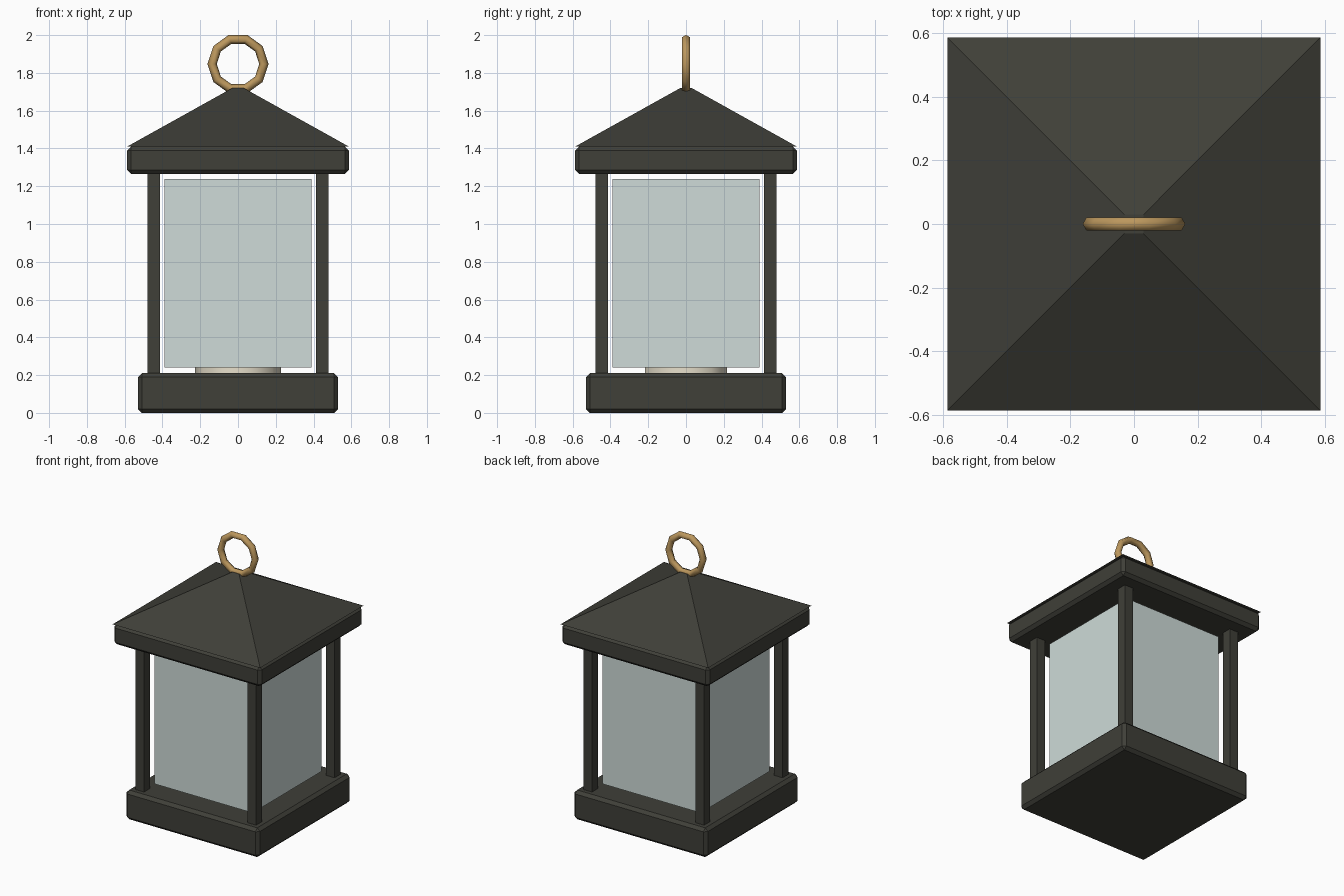
import bpy
from math import radians, pi

if "Cube" in bpy.data.objects:
    bpy.data.objects.remove(bpy.data.objects["Cube"])


def material(name, color):
    m = bpy.data.materials.new(name)
    m.diffuse_color = color
    m.use_nodes = True
    m.node_tree.nodes["Principled BSDF"].inputs["Base Color"].default_value = m.diffuse_color
    return m


METAL = material("dark_metal", (0.05, 0.05, 0.04, 1))
BRASS = material("brass", (0.50, 0.31, 0.11, 1))
GLASS = material("pale_glass", (0.62, 0.71, 0.69, 1))
WAX = material("wax", (0.80, 0.74, 0.60, 1))


def finish(name, mat):
    ob = bpy.context.object
    ob.name = name
    ob.data.materials.append(mat)
    return ob


def box(name, half, z0, z1, mat, x=0, y=0, bevel=0):
    bpy.ops.mesh.primitive_cube_add(size=1, location=(x, y, (z0 + z1) / 2))
    ob = finish(name, mat)
    ob.scale = (half * 2, half * 2, z1 - z0)
    bpy.ops.object.transform_apply(location=False, rotation=False, scale=True)
    if bevel:
        mod = ob.modifiers.new("chamfer", "BEVEL")
        mod.width = bevel
        mod.segments = 1
    return ob


# base plinth and roof slab
box("base", 0.53, 0, 0.21, METAL, bevel=0.021)
box("roof_slab", 0.587, 1.265, 1.41, METAL, bevel=0.021)

# corner posts
for x, side in ((-1, "left"), (1, "right")):
    for y, face in ((-1, "front"), (1, "back")):
        box(f"{face}_{side}_post", 0.034, 0.20, 1.28, METAL, x * 0.446, y * 0.446)

# glass body
box("glass", 0.39, 0.24, 1.238, GLASS)

# candle standing on the base
bpy.ops.mesh.primitive_cylinder_add(vertices=10, radius=0.227, depth=0.42,
                                    location=(0, 0, 0.41), rotation=(0, 0, pi / 2))
finish("candle", WAX)
bpy.ops.object.shade_smooth_by_angle(angle=radians(40))

# pyramid roof with a small flat tip
bpy.ops.mesh.primitive_cone_add(vertices=4, radius1=0.587 * 2 ** 0.5, radius2=0.03 * 2 ** 0.5,
                                depth=0.31, location=(0, 0, 1.565), rotation=(0, 0, pi / 4))
finish("roof", METAL)

# hanging ring
bpy.ops.mesh.primitive_torus_add(major_segments=10, minor_segments=6,
                                 major_radius=0.137, minor_radius=0.0245,
                                 location=(0, 0, 1.847), rotation=(pi / 2, 0, 0))
finish("hanging_ring", BRASS)
bpy.ops.object.shade_smooth()
